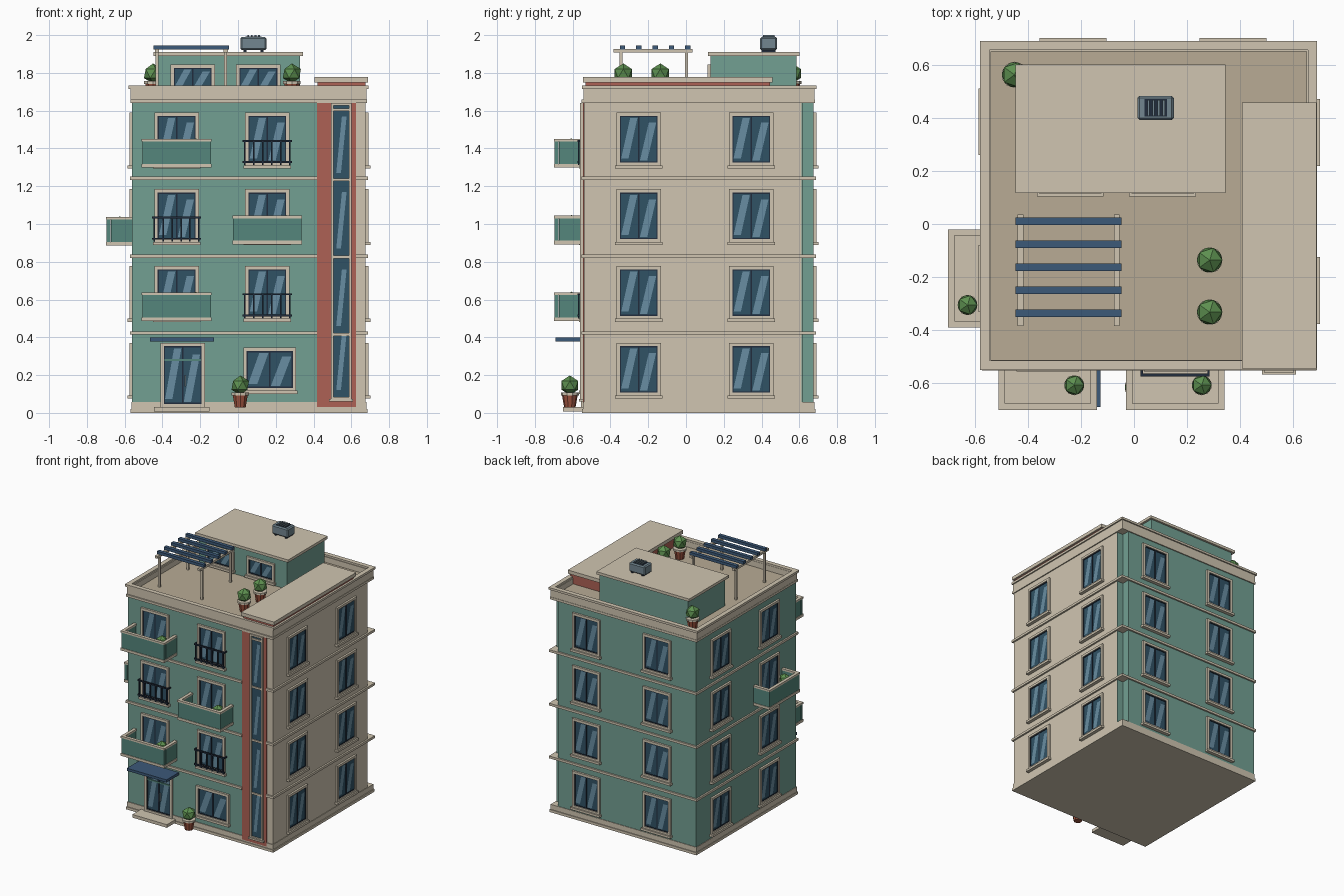
import bpy, bmesh, math
from mathutils import Matrix, Vector

if "Cube" in bpy.data.objects:
    bpy.data.objects.remove(bpy.data.objects["Cube"])

COL = dict(green=(.17, .35, .29), dark_green=(.09, .24, .2), beige=(.63, .56, .44), deck=(.48, .41, .3),
           red=(.42, .12, .09), glass=(.03, .085, .13), streak=(.14, .27, .36), blue=(.045, .1, .19),
           iron=(.015, .025, .045), leaf=(.11, .28, .08), pot=(.35, .09, .05), metal=(.17, .24, .28))
MATS = {}
for k, c in COL.items():
    MATS[k] = bpy.data.materials.new(k)
    MATS[k].diffuse_color = (*c, 1)

parts = {}
I = Matrix.Identity(4)

def part(name, mat):
    if name not in parts:
        parts[name] = (bmesh.new(), mat)
    return parts[name][0]

def box(name, mat, x0, x1, y0, y1, z0, z1, M=I):
    T = Matrix.Translation(((x0+x1)/2, (y0+y1)/2, (z0+z1)/2)) @ Matrix.Diagonal((x1-x0, y1-y0, z1-z0, 1))
    bmesh.ops.create_cube(part(name, mat), size=1, matrix=M @ T)

def quad(name, mat, pts, M):
    bm = part(name, mat)
    bm.faces.new([bm.verts.new(M @ Vector(p)) for p in pts])

def ring(name, mat, x0, x1, y0, y1, z0, z1, t):
    box(name, mat, x0, x1, y0, y0+t, z0, z1)
    box(name, mat, x0, x1, y1-t, y1, z0, z1)
    box(name, mat, x0, x0+t, y0+t, y1-t, z0, z1)
    box(name, mat, x1-t, x1, y0+t, y1-t, z0, z1)

def frame(name, mat, x0, x1, z0, z1, t, d, M):
    box(name, mat, x0, x0+t, -d, 0, z0, z1, M)
    box(name, mat, x1-t, x1, -d, 0, z0, z1, M)
    box(name, mat, x0+t, x1-t, -d, 0, z1-t, z1, M)
    box(name, mat, x0+t, x1-t, -d, 0, z0, z0+t, M)

def wall(x, y, deg):
    # local frame: x along the wall, -y outward
    return Matrix.Translation((x, y, 0)) @ Matrix.Rotation(math.radians(deg), 4, 'Z')

FRONT, RIGHT = wall(0, -.54, 0), wall(.675, 0, 90)
BACK, LEFT = wall(0, .675, 180), wall(-.56, 0, -90)
ATTIC = wall(0, .13, 0)

def window(M, c, w, z0, z1, sill=True):
    x0, x1 = c-w/2, c+w/2
    frame("window_surrounds", 'beige', x0, x1, z0, z1, .018, .015, M)
    box("window_glass", 'glass', x0+.018, x1-.018, -.005, 0, z0+.018, z1-.018, M)
    frame("window_sashes", 'iron', x0+.018, x1-.018, z0+.018, z1-.018, .006, .009, M)
    box("window_sashes", 'iron', c-.004, c+.004, -.009, 0, z0+.018, z1-.018, M)
    # diagonal reflections, one per pane
    a, b, h, p = z0+.026, z1-.026, z1-z0-.052, w/2-.032
    for s, f, g in ((x0+.025, .3, .95), (c+.006, .05, .6)):
        lo, hi = a+h*f*.2, b-h*(1-g)*.3
        quad("glass_reflections", 'streak', [(s, -.006, lo), (s+p*.45, -.006, lo), (s+p, -.006, hi), (s+p*.55, -.006, hi)], M)
    if sill:
        box("window_sills", 'beige', x0-.008, x1+.008, -.026, 0, z0-.014, z0+.003, M)

def plant(x, y, z, s):
    T = Matrix.Translation((x, y, z)) @ Matrix.Scale(s, 4)
    up = lambda h: T @ Matrix.Translation((0, 0, h))
    bmesh.ops.create_cone(part("plant_pots", 'pot'), cap_ends=True, segments=10, radius1=.03, radius2=.042, depth=.068, matrix=up(.034))
    bmesh.ops.create_cone(part("pot_rims", 'beige'), cap_ends=True, segments=10, radius1=.048, radius2=.048, depth=.014, matrix=up(.072))
    bmesh.ops.create_icosphere(part("bushes", 'leaf'), subdivisions=1, radius=.052, matrix=up(.118))

def balcony(M, c, z, d):
    x0, x1 = c-.185, c+.185
    box("balcony_floors", 'beige', x0, x1, -d, 0, z-.01, z+.01, M)
    for a, b, y0, y1 in ((x0, x1, -d, -d+.024), (x0, x0+.024, -d+.024, 0), (x1-.024, x1, -d+.024, 0)):
        i = .004
        box("balcony_panels", 'dark_green', a+i, b-i, y0+i, y1, z+.01, z+.128, M)
        box("balcony_caps", 'beige', a, b, y0, y1, z+.128, z+.142, M)
    p = M @ Vector((c+.1, -.067, z+.01))
    plant(p.x, p.y, p.z, .8)

def railing(M, c, z):
    x0, x1 = c-.13, c+.13
    for h in (.02, .132):
        box("window_railings", 'iron', x0, x1, -.034, -.024, z+h-.005, z+h+.005, M)
    for i in range(6):
        x = x0+.012+i*(.236/5)
        box("window_railings", 'iron', x-.004, x+.004, -.033, -.025, z+.005, z+.13, M)
    for x in (x0, x1-.008):
        box("window_railings", 'iron', x, x+.008, -.034, 0, z+.127, z+.137, M)

# Main volumes
box("main_body", 'green', -.56, .62, -.54, .675, .02, 1.66)
box("side_wing", 'beige', .615, .675, -.54, .612, .02, 1.66)
box("side_wing_back", 'green', .62, .674, .612, .616, .02, 1.66)
box("stair_tower", 'red', .418, .624, -.546, -.3, .03, 1.65)
box("base_plate", 'beige', -.568, .685, -.55, .685, 0, .02)
ring("plinth", 'beige', -.564, .679, -.545, .679, .02, .058, .06)

# Storey bands, interrupted by the stair tower
for z in (.423, .83, 1.243):
    a, b = z-.009, z+.009
    box("storey_bands", 'beige', -.572, .418, -.552, -.5, a, b)
    box("storey_bands", 'beige', .624, .688, -.552, -.5, a, b)
    box("storey_bands", 'beige', -.572, -.5, -.5, .687, a, b)
    box("storey_bands", 'beige', .62, .688, -.5, .687, a, b)
    box("storey_bands", 'beige', -.5, .62, .62, .687, a, b)

# Cornice, parapet and deck
ring("cornice_band", 'beige', -.57, .683, -.552, .683, 1.64, 1.658, .06)
ring("parapet", 'beige', -.568, .68, -.543, .68, 1.658, 1.718, .03)
ring("parapet_cap", 'beige', -.58, .69, -.55, .69, 1.715, 1.732, .035)
box("roof_deck", 'deck', -.55, .66, -.525, .66, 1.655, 1.675)
box("tower_head", 'red', .42, .675, -.533, .445, 1.67, 1.75)
box("tower_roof", 'beige', .406, .688, -.545, .457, 1.75, 1.777)

# Windows on the four storeys
for i in range(4):
    z0, z1 = .09+.406*i, .371+.4065*i
    for u in (-.25, .345):
        window(RIGHT, u, .236, z0, z1)
    for x in (-.23, .373):
        window(BACK, -x, .236, z0, z1)
    for y in (.385, -.205):
        window(LEFT, -y, .236, z0, z1)
    if i == 0:
        continue
    for k, x in enumerate((-.325, .155)):
        window(FRONT, x, .236, z0, z1)
        if (i+k) % 2:
            balcony(FRONT, x, z0, .16)
        else:
            railing(FRONT, x, z0)
balcony(LEFT, .205, .895, .14)
window(FRONT, .168, .28, .115, .345)

# Entrance door, canopy and step
window(FRONT, -.293, .236, .03, .371, False)
box("door_transom", 'dark_green', -.39, -.195, -.552, -.54, .275, .285)
box("door_handle", 'metal', -.282, -.276, -.562, -.54, .14, .2)
box("canopy", 'blue', -.465, -.127, -.69, -.54, .378, .398)
box("entrance_step", 'beige', -.445, -.15, -.652, -.54, .008, .032)
plant(.012, -.615, .028, 1)

# Tall stair window
T = wall(0, -.546, 0)
frame("stair_window_frame", 'beige', .492, .6, .07, 1.64, .013, .015, T)
box("stair_window_glass", 'glass', .505, .587, -.005, 0, .083, 1.627, T)
for z in (.415, .825, 1.235, 1.605):
    box("stair_window_frame", 'beige', .505, .587, -.013, 0, z-.007, z+.007, T)
for z in (.12, .46, .87, 1.27):
    quad("glass_reflections", 'streak', [(.52, -.006, z), (.545, -.006, z), (.575, -.006, z+.3), (.55, -.006, z+.3)], T)
box("stair_window_sill", 'beige', .482, .61, -.02, 0, .06, .073, T)

# Rooftop room with vent unit
box("roof_room", 'green', -.425, .328, .13, .585, 1.67, 1.89)
box("roof_room_slab", 'beige', -.447, .345, .117, .6, 1.89, 1.911)
for x in (-.24, .108):
    window(ATTIC, x, .236, 1.7, 1.845)
box("vent_unit", 'metal', .013, .15, .392, .483, 1.92, 1.99)
for x in (.03, .12):
    box("vent_feet", 'iron', x, x+.015, .4, .475, 1.908, 1.922)
bmesh.ops.bevel(parts["vent_unit"][0], geom=parts["vent_unit"][0].edges[:], offset=.008, segments=1, affect='EDGES')
box("vent_opening", 'iron', .04, .124, .405, .47, 1.985, 1.993)
for i in range(4):
    x = .05+i*.019
    box("vent_slats", 'metal', x, x+.009, .407, .468, 1.99, 2.0)

# Pergola
for x in (-.428, -.065):
    box("pergola_rails", 'beige', x-.011, x+.011, -.385, .035, 1.908, 1.926)
    for y in (-.345, .003):
        box("pergola_posts", 'beige', x-.008, x+.008, y-.008, y+.008, 1.672, 1.91)
for i in range(5):
    y = .01-.0865*i
    box("pergola_slats", 'blue', -.447, -.047, y-.014, y+.014, 1.924, 1.946)

# Roof plants
for x, y in ((.285, -.136), (.285, -.332), (-.45, .562)):
    plant(x, y, 1.675, 1.03)

# Turn the collected parts into objects
for name, (bm, mat) in parts.items():
    me = bpy.data.meshes.new(name)
    bm.to_mesh(me)
    bm.free()
    me.materials.append(MATS[mat])
    bpy.context.collection.objects.link(bpy.data.objects.new(name, me))

for m in bpy.data.materials:
    if m.users and not m.is_grease_pencil:
        m.use_nodes = True
        m.node_tree.nodes["Principled BSDF"].inputs["Base Color"].default_value = m.diffuse_color
